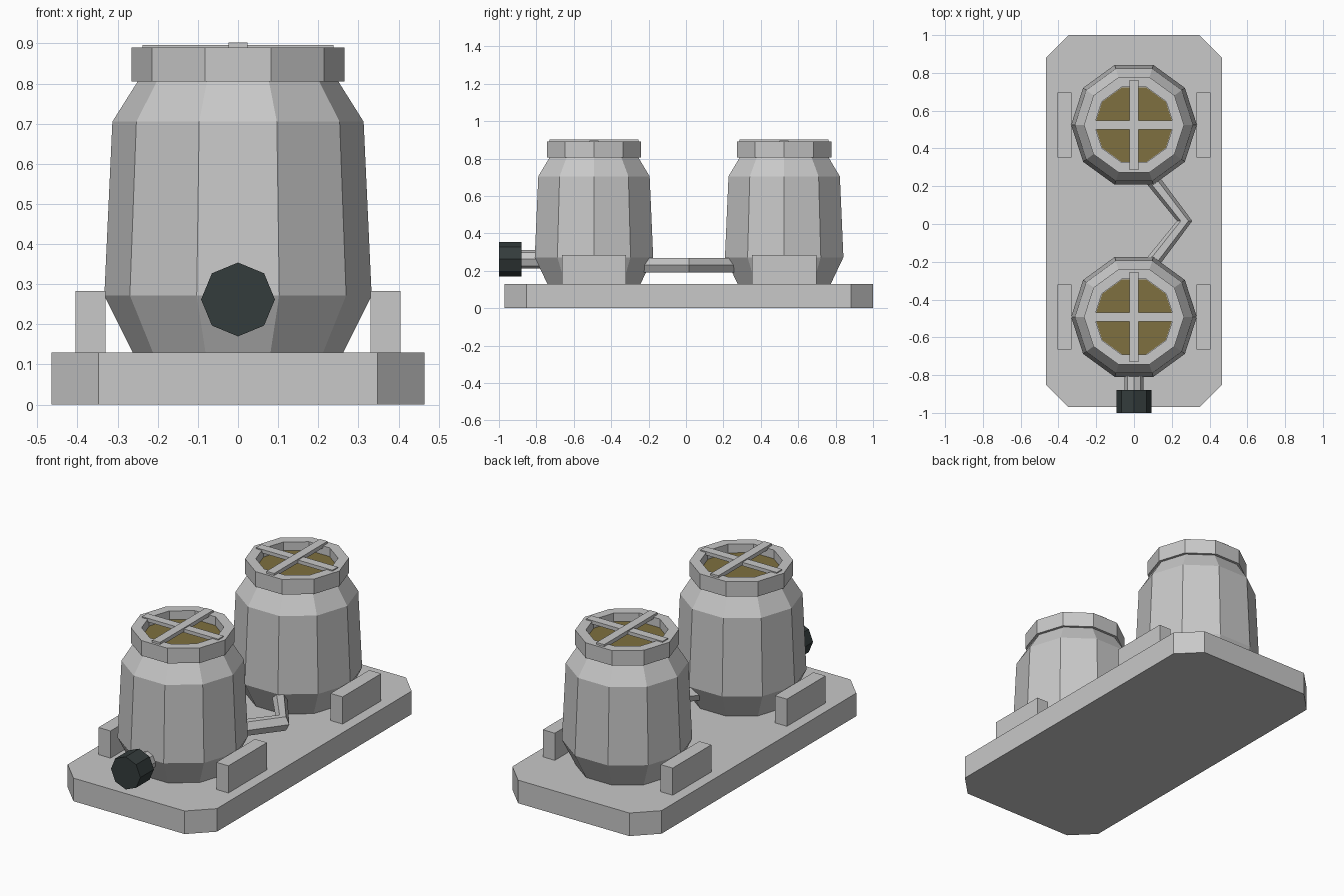
import bpy, bmesh, math
from mathutils import Vector, Matrix

if "Cube" in bpy.data.objects:
    bpy.data.objects.remove(bpy.data.objects["Cube"])


def material(name, rgb):
    m = bpy.data.materials.new(name)
    m.diffuse_color = (*rgb, 1)
    m.use_nodes = True
    m.node_tree.nodes["Principled BSDF"].inputs["Base Color"].default_value = m.diffuse_color
    return m


GREY = material("light grey", (0.58, 0.58, 0.58))
GOLD = material("dull gold", (0.21, 0.16, 0.05))
DARK = material("dark slate", (0.034, 0.045, 0.045))


def finish(name, bm, mat):
    bmesh.ops.recalc_face_normals(bm, faces=bm.faces)
    me = bpy.data.meshes.new(name)
    bm.to_mesh(me)
    bm.free()
    me.materials.append(mat)
    ob = bpy.data.objects.new(name, me)
    bpy.context.collection.objects.link(ob)
    return ob


def loft(name, rings, mat):
    """Skin a list of closed point rings and cap both ends."""
    bm = bmesh.new()
    vs = [[bm.verts.new(p) for p in r] for r in rings]
    n = len(vs[0])
    for a, b in zip(vs, vs[1:]):
        for i in range(n):
            j = (i + 1) % n
            bm.faces.new((a[i], a[j], b[j], b[i]))
    bm.faces.new(vs[0])
    bm.faces.new(vs[-1])
    return finish(name, bm, mat)


def circle(n, r, place, turn=0):
    return [place(r * math.cos(2 * math.pi * i / n + turn),
                  r * math.sin(2 * math.pi * i / n + turn)) for i in range(n)]


def lathe(name, y, profile, mat):
    return loft(name, [circle(10, r, lambda a, b, z=z: (a, y + b, z)) for r, z in profile], mat)


def box(name, lo, hi, mat):
    lo, hi = Vector(lo), Vector(hi)
    bm = bmesh.new()
    bmesh.ops.create_cube(bm, size=1, matrix=Matrix.Translation((lo + hi) / 2)
                          @ Matrix.Diagonal((*(hi - lo), 1)))
    return finish(name, bm, mat)


# base slab with clipped corners
X, Y0, Y1, C = 0.465, -0.97, 1.0, 0.118
outline = [(-X + C, Y0), (X - C, Y0), (X, Y0 + C), (X, Y1 - C),
           (X - C, Y1), (-X + C, Y1), (-X, Y1 - C), (-X, Y0 + C)]
loft("base", [[(x, y, z) for x, y in outline] for z in (0, 0.13)], GREY)

for label, y in (("front", -0.492), ("rear", 0.525)):
    # tank body, recessed collar and gold mesh disc
    lathe(label + "_tank", y, [(0.258, 0.12), (0.262, 0.13), (0.333, 0.272),
                               (0.313, 0.705), (0.25, 0.805), (0.25, 0.815)], GREY)
    lathe(label + "_collar", y, [(0.2, 0.805), (0.265, 0.805), (0.265, 0.89),
                                 (0.21, 0.89), (0.21, 0.835)], GREY)
    lathe(label + "_mesh_disc", y, [(0.208, 0.836), (0.208, 0.842)], GOLD)
    # crossed bars over the opening
    box(label + "_cross_bar", (-0.238, y - 0.024, 0.876), (0.238, y + 0.024, 0.896), GREY)
    box(label + "_long_bar", (-0.024, y - 0.238, 0.88), (0.024, y + 0.238, 0.902), GREY)
    # side blocks
    for side, s in (("left", -1), ("right", 1)):
        a, b = sorted((s * 0.33, s * 0.405))
        box(f"{label}_{side}_block", (a, y - 0.172, 0.125), (b, y + 0.172, 0.283), GREY)

# bent pipe joining the tanks
path = [Vector((0.03, -0.29, 0.23)), Vector((0.268, 0.016, 0.23)), Vector((0.03, 0.322, 0.23))]
d0, d1 = (path[1] - path[0]).normalized(), (path[2] - path[1]).normalized()
rings = []
for p, d in zip(path, (d0, (d0 + d1).normalized(), d1)):
    side = d.cross(Vector((0, 0, 1)))
    rings.append(circle(6, 0.045, lambda a, b, p=p, s=side: p + s * a * 0.9 + Vector((0, 0, b))))
loft("connecting_pipe", rings, GREY)

# outlet stub and dark knob on the front tank
for name, r, y0, y1, mat in (("outlet_stub", 0.05, -0.74, -0.89, GREY),
                             ("knob", 0.092, -0.88, -1.0, DARK)):
    loft(name, [circle(8, r, lambda a, b, y=y: (a, y, 0.262 + b)) for y in (y0, y1)], mat)
